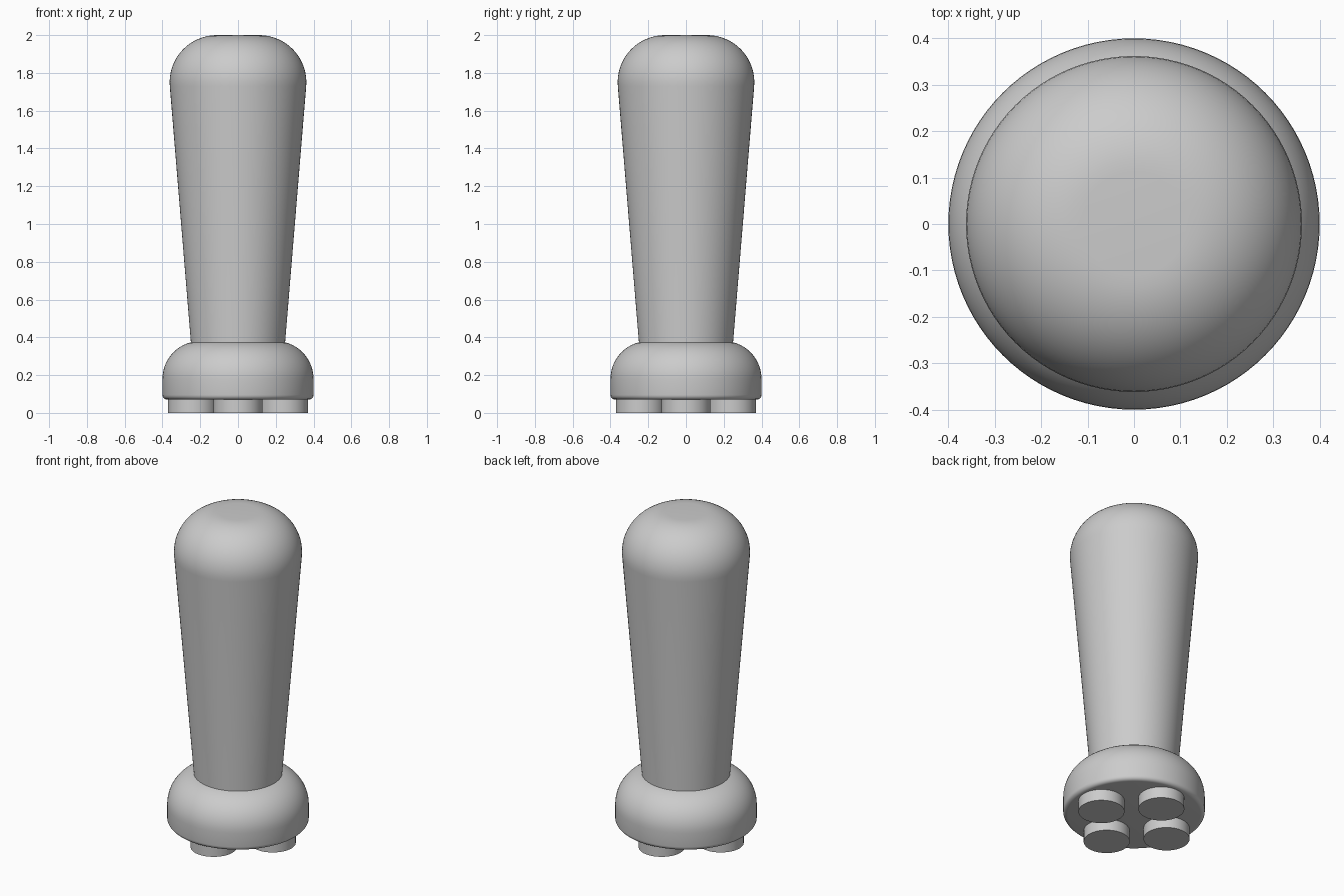
import bpy
import math

if "Cube" in bpy.data.objects:
    bpy.data.objects.remove(bpy.data.objects["Cube"], do_unlink=True)

grey = bpy.data.materials.new("plain grey")
grey.use_nodes = True
colour = (0.6, 0.6, 0.6, 1)
grey.diffuse_color = colour
grey.node_tree.nodes["Principled BSDF"].inputs["Base Color"].default_value = colour


def arc(cx, cz, r, start, end, steps):
    """Profile points along an arc, angles in degrees."""
    angles = [math.radians(start + (end - start) * i / steps) for i in range(steps + 1)]
    return [(cx + r * math.cos(a), cz + r * math.sin(a)) for a in angles]


def lathe(name, profile, sides, location=(0, 0, 0)):
    """Closed solid of revolution from (radius, height) points, bottom to top."""
    verts, faces = [], []
    for r, z in profile:
        for i in range(sides):
            a = math.tau * i / sides
            verts.append((r * math.cos(a), r * math.sin(a), z))
    for k in range(len(profile) - 1):
        for i in range(sides):
            j = (i + 1) % sides
            low, high = k * sides, (k + 1) * sides
            faces.append((low + i, low + j, high + j, high + i))
    faces.append(tuple(reversed(range(sides))))
    faces.append(tuple(range(len(verts) - sides, len(verts))))
    mesh = bpy.data.meshes.new(name)
    mesh.from_pydata(verts, [], faces)
    mesh.materials.append(grey)
    obj = bpy.data.objects.new(name, mesh)
    obj.location = location
    bpy.context.collection.objects.link(obj)
    bpy.ops.object.select_all(action="DESELECT")
    obj.select_set(True)
    bpy.context.view_layer.objects.active = obj
    bpy.ops.object.shade_smooth_by_angle(angle=math.radians(35))
    return obj


# Tapered handle with a domed top
lathe("handle", [(0.25, 0.36), (0.25, 0.38)] + arc(0.112, 1.75, 0.25, -4.7, 90, 16), 96)

# Wide rounded base with a small lower bevel
lathe("base", arc(0.375, 0.095, 0.025, -90, 0, 5) + arc(0.2, 0.18, 0.2, 0, 90, 14), 96)

# Four round feet, one on each side
for i, side in enumerate(("left", "back", "right", "front")):
    a = math.tau * i / 4
    lathe(side + "_foot", [(0.13, 0), (0.13, 0.08)], 48,
          (0.24 * math.cos(a), 0.24 * math.sin(a), 0))
